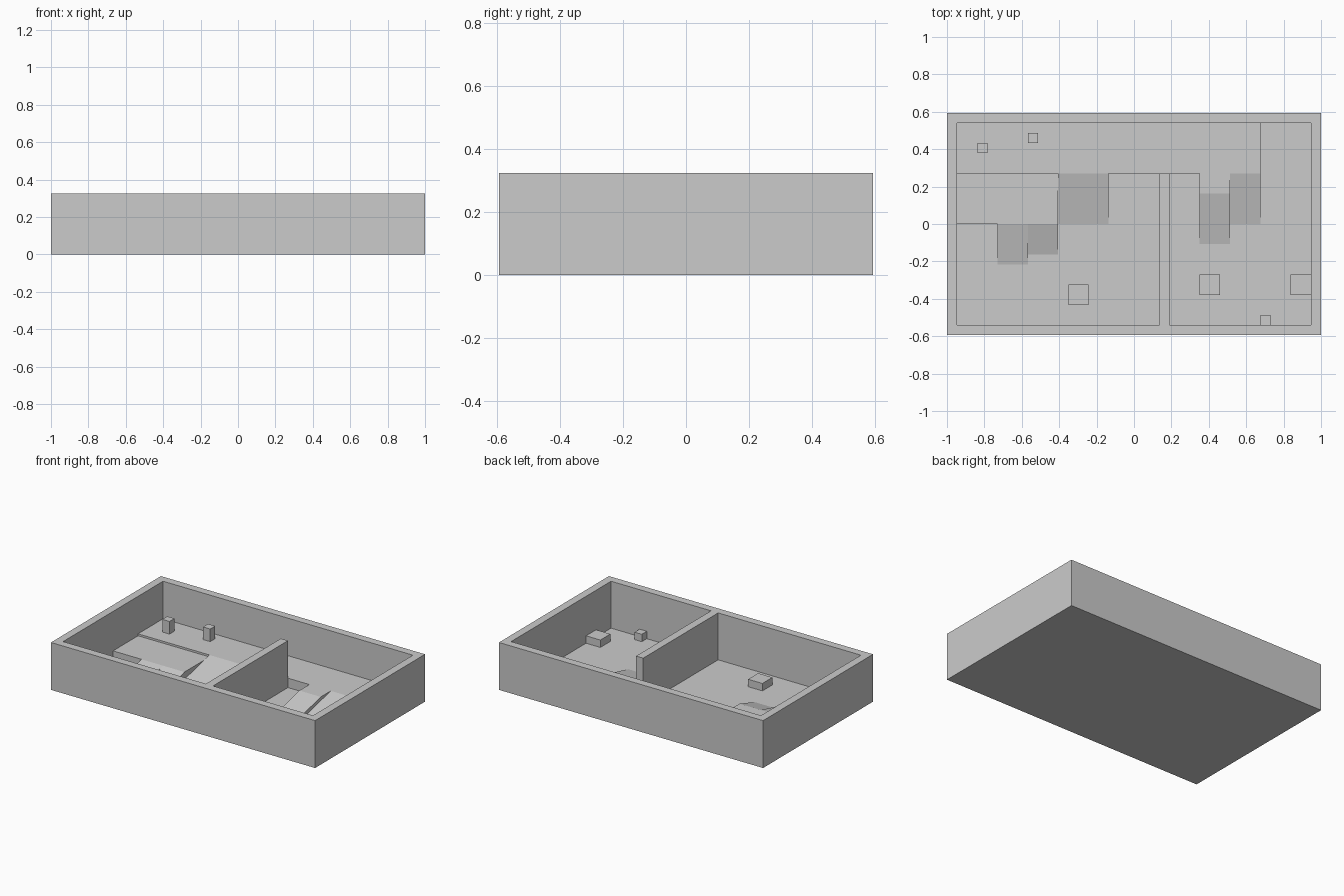
import bpy, bmesh

if "Cube" in bpy.data.objects:
    bpy.data.objects.remove(bpy.data.objects["Cube"])

U = 2 / 37          # one grid square; the whole layout sits on this grid
FLOOR = 0.06        # floor plate thickness, in squares
MID, HIGH = 1.0, 1.25   # terrace heights, in squares


def finish(name, bm):
    bmesh.ops.scale(bm, vec=(U, U, U), verts=bm.verts)
    bmesh.ops.recalc_face_normals(bm, faces=bm.faces)
    mesh = bpy.data.meshes.new(name)
    bm.to_mesh(mesh)
    bm.free()
    obj = bpy.data.objects.new(name, mesh)
    bpy.context.collection.objects.link(obj)
    return obj


def extrude_polygon(name, points, offset):
    bm = bmesh.new()
    face = bm.faces.new([bm.verts.new(p) for p in points])
    res = bmesh.ops.extrude_face_region(bm, geom=[face], use_keep_orig=True)
    verts = [g for g in res["geom"] if isinstance(g, bmesh.types.BMVert)]
    bmesh.ops.translate(bm, vec=offset, verts=verts)
    return finish(name, bm)


def block(name, outline, z0, z1):
    return extrude_polygon(name, [(x, y, z0) for x, y in outline], (0, 0, z1 - z0))


def box(name, x, y, sx, sy, z0, z1):
    return block(name, [(x, y), (x + sx, y), (x + sx, y + sy), (x, y + sy)], z0, z1)


def ramp(name, x, width, y_top, y_foot, height):
    profile = [(x, y_top, FLOOR), (x, y_foot, FLOOR), (x, y_top, height)]
    return extrude_polygon(name, profile, (width, 0, 0))


# Outer walls and floor: a box with its top inset and pushed down
bm = bmesh.new()
bmesh.ops.create_cube(bm, size=1)
for v in bm.verts:
    v.co = (v.co.x * 37, v.co.y * 22, (v.co.z + 0.5) * 6)
bm.normal_update()
top = max(bm.faces, key=lambda f: f.calc_center_median().z)
bmesh.ops.inset_region(bm, faces=[top], thickness=1, use_even_offset=True)
res = bmesh.ops.extrude_face_region(bm, geom=[top])
bmesh.ops.translate(bm, vec=(0, 0, FLOOR - 6),
                    verts=[g for g in res["geom"] if isinstance(g, bmesh.types.BMVert)])
if top.is_valid:
    bmesh.ops.delete(bm, geom=[top], context='FACES_ONLY')
finish("room_shell", bm)

# Dividing wall
box("divider_wall", 2.5, -10, 1, 15, FLOOR, 6)

# Raised terraces
block("high_terrace",
      [(-17.5, 5), (6.5, 5), (6.5, 3), (9.5, 3), (9.5, 5), (12.5, 5), (12.5, 10), (-17.5, 10)],
      FLOOR, HIGH)
box("middle_terrace", -17.5, 0, 10, 5, FLOOR, MID)

# Ramps: x, width, y of top, y of foot, height
for i, args in enumerate([(-13.5, 3, 0, -4, MID), (-10.5, 3, 0, -3, MID),
                          (-7.5, 5, 5, 0, HIGH), (6.5, 3, 3, -2, HIGH),
                          (9.5, 3, 5, 0, HIGH)]):
    ramp(f"ramp_{i + 1}", *args)

# Crates on the low floor: x, y, size
for i, (x, y, s) in enumerate([(-6.5, -8, 2), (6.5, -7, 2), (15.5, -7, 2), (12.5, -10, 1)]):
    box(f"crate_{i + 1}", x, y, s, s, FLOOR, 1)

# Posts on the high terrace
for i, (x, y) in enumerate([(-15.5, 7), (-10.5, 8)]):
    box(f"post_{i + 1}", x, y, 1, 1, HIGH, 2.85)
